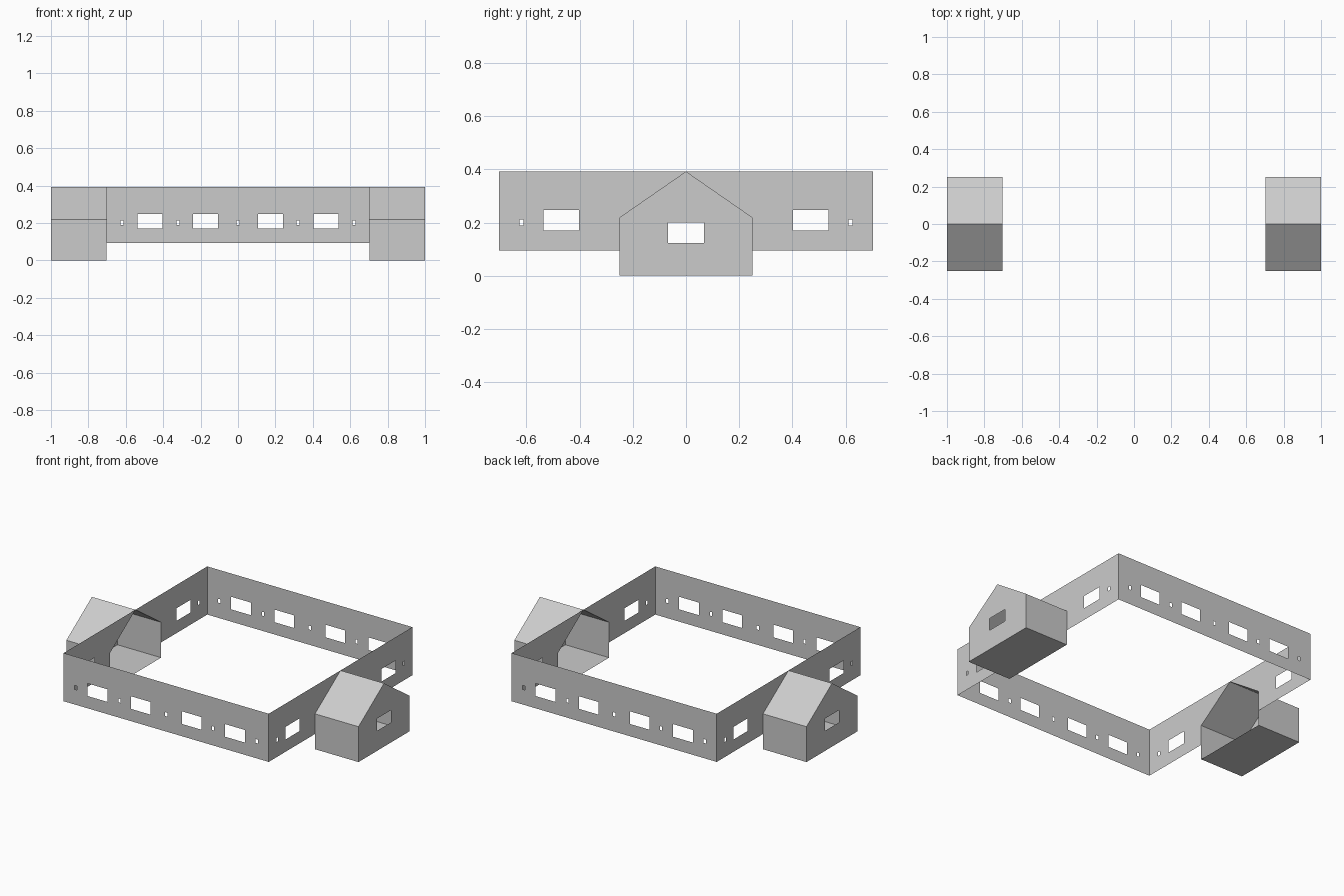
import bpy, bmesh
from mathutils import Vector

if "Cube" in bpy.data.objects:
    bpy.data.objects.remove(bpy.data.objects["Cube"])

W, BASE, TOP, END = 0.702, 0.094, 0.392, 1.0   # wall offset, wall bottom/top, house end
HW, EAVE = 0.25, 0.219                         # house half width, eave height


def rect(cx, cz, w, h):
    return [(cx + i * w / 2, cz + j * h / 2) for i, j in ((-1, -1), (1, -1), (1, 1), (-1, 1))]


def fill(bm, place, outward, loops):
    """Fill an outline (first loop) with holes (other loops), facing outward."""
    edges = []
    for loop in loops:
        vs = [bm.verts.new(place(*p)) for p in loop]
        edges += [bm.edges.new((vs[i - 1], vs[i])) for i in range(len(vs))]
    res = bmesh.ops.triangle_fill(bm, use_beauty=True, use_dissolve=False,
                                  edges=edges, normal=outward)
    for f in res["geom"]:
        if isinstance(f, bmesh.types.BMFace):
            f.normal_update()
            if f.normal.dot(outward) < 0:
                f.normal_flip()


def finish(bm, name):
    me = bpy.data.meshes.new(name)
    bm.to_mesh(me)
    bm.free()
    bpy.context.collection.objects.link(bpy.data.objects.new(name, me))


def window(c):
    return rect(c, 0.209, 0.135, 0.078)


def vent(c):
    return rect(c, 0.2, 0.016, 0.024)


# Long walls, front and back
for s, name in ((-1, "front_wall"), (1, "back_wall")):
    bm = bmesh.new()
    loops = [rect(0, (BASE + TOP) / 2, 2 * W, TOP - BASE)]
    loops += [window(c) for c in (-0.471, -0.174, 0.174, 0.471)]
    loops += [vent(c) for c in (-0.619, -0.32, 0, 0.32, 0.619)]
    fill(bm, lambda u, z: (u, s * W, z), Vector((0, s, 0)), loops)
    finish(bm, name)

profile = [(-HW, 0), (HW, 0), (HW, EAVE), (0, TOP), (-HW, EAVE)]
for s, side in ((-1, "left"), (1, "right")):
    out = Vector((s, 0, 0))

    # Side wall in two halves, cut away where the house opens into the yard
    bm = bmesh.new()
    for t in (-1, 1):
        half = [(W, BASE), (W, TOP), (0, TOP), (HW, EAVE), (HW, BASE)]
        fill(bm, lambda u, z: (s * W, t * u, z), out, [half, window(0.469), vent(0.618)])
    finish(bm, side + "_wall")

    # Gate house: floor, sides and roof as a shell, outer gable with a window
    bm = bmesh.new()
    rings = [[bm.verts.new((s * x, y, z)) for y, z in profile] for x in (W, END)]
    centre = Vector((s * 0.85, 0, 0.18))
    for i in range(5):
        f = bm.faces.new((rings[0][i - 1], rings[0][i], rings[1][i], rings[1][i - 1]))
        f.normal_update()
        if f.normal.dot(f.calc_center_median() - centre) < 0:
            f.normal_flip()
    fill(bm, lambda u, z: (s * END, u, z), out, [profile, rect(0, 0.162, 0.135, 0.076)])
    bmesh.ops.remove_doubles(bm, verts=bm.verts[:], dist=1e-5)
    finish(bm, side + "_gate_house")
